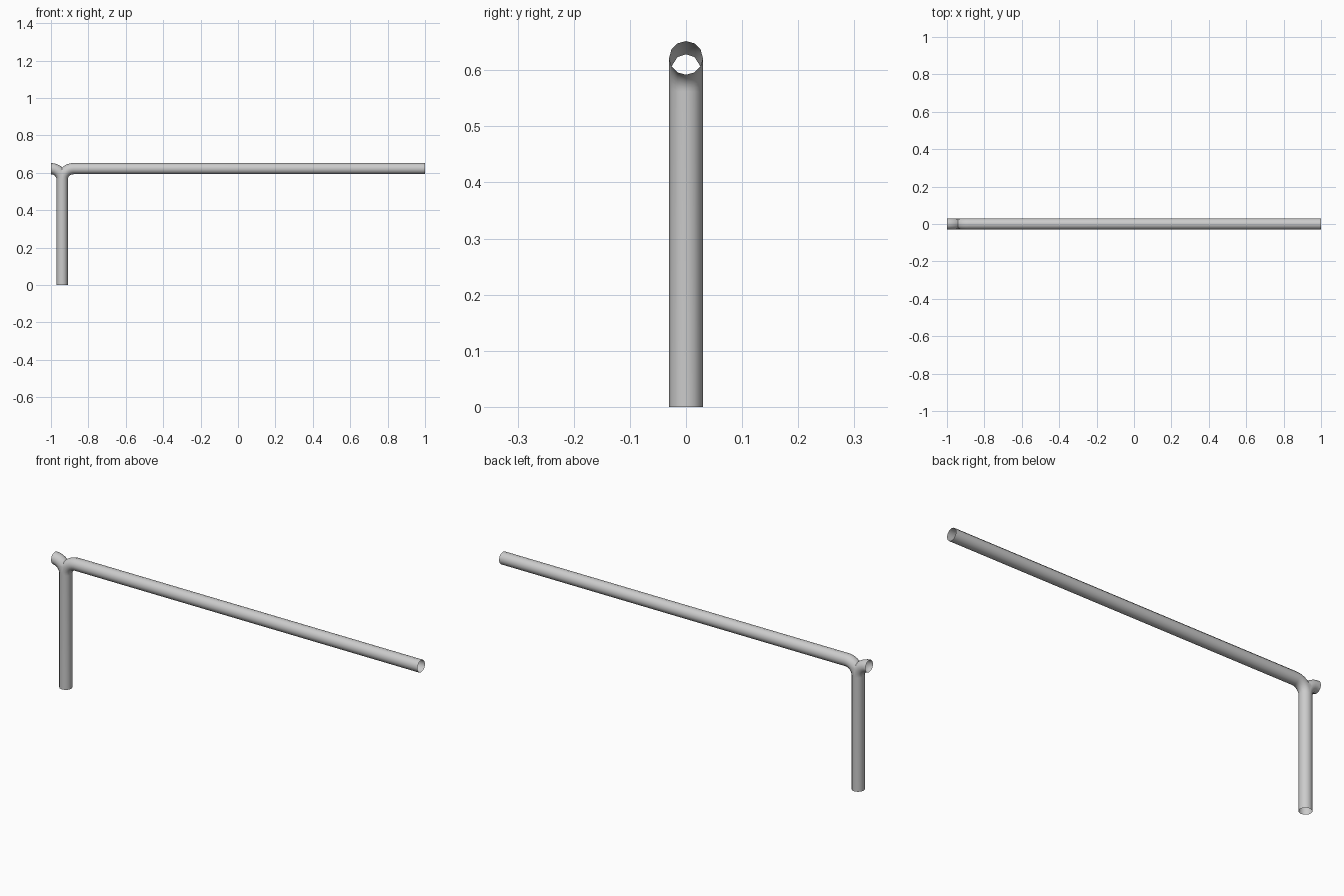
import bpy, bmesh
from math import sin, cos, pi, radians
from mathutils import Vector

if "Cube" in bpy.data.objects:
    bpy.data.objects.remove(bpy.data.objects["Cube"])

R, BEND = 0.03, 0.06          # tube radius, bend radius
LEG_X, RAIL_Z = -0.94, 0.622  # centre lines
SIDES, STEPS = 12, 8

bm = bmesh.new()


def ring(centre, normal):
    """One open tube section; normal lies in the xz plane."""
    verts = []
    for i in range(SIDES):
        a = 2 * pi * i / SIDES
        verts.append(bm.verts.new(centre + normal * (R * cos(a)) + Vector((0, R * sin(a), 0))))
    return verts


# Path: up the leg, round the bend, along the rail
pivot = Vector((LEG_X + BEND, 0, RAIL_Z - BEND))
path = [(Vector((LEG_X, 0, 0)), Vector((-1, 0, 0)))]
for i in range(STEPS + 1):
    t = pi / 2 * i / STEPS
    n = Vector((-cos(t), 0, sin(t)))
    path.append((pivot + n * BEND, n))
path.append((Vector((1, 0, RAIL_Z)), Vector((0, 0, 1))))

rings = [ring(c, n) for c, n in path]
for a, b in zip(rings, rings[1:]):
    for i in range(SIDES):
        j = (i + 1) % SIDES
        bm.faces.new((a[i], a[j], b[j], b[i]))


def cut(x, sign):
    """Remove everything on the sign side of the plane at x."""
    bmesh.ops.bisect_plane(bm, geom=bm.verts[:] + bm.edges[:] + bm.faces[:], dist=1e-5,
                           plane_co=(x, 0, 0), plane_no=(sign, 0, 0), clear_outer=True)


# Keep the right half, mirror it across the leg, trim the short stub
cut(LEG_X, -1)
copy = bmesh.ops.duplicate(bm, geom=bm.verts[:] + bm.edges[:] + bm.faces[:])["geom"]
for v in copy:
    if isinstance(v, bmesh.types.BMVert):
        v.co.x = 2 * LEG_X - v.co.x
bmesh.ops.reverse_faces(bm, faces=[f for f in copy if isinstance(f, bmesh.types.BMFace)])
cut(-1, -1)
bmesh.ops.remove_doubles(bm, verts=bm.verts[:], dist=1e-4)
bmesh.ops.recalc_face_normals(bm, faces=bm.faces[:])

mesh = bpy.data.meshes.new("branched_pipe")
bm.to_mesh(mesh)
bm.free()
pipe = bpy.data.objects.new("branched_pipe", mesh)
bpy.context.collection.objects.link(pipe)
bpy.context.view_layer.objects.active = pipe
pipe.select_set(True)
bpy.ops.object.shade_smooth_by_angle(angle=radians(40))
